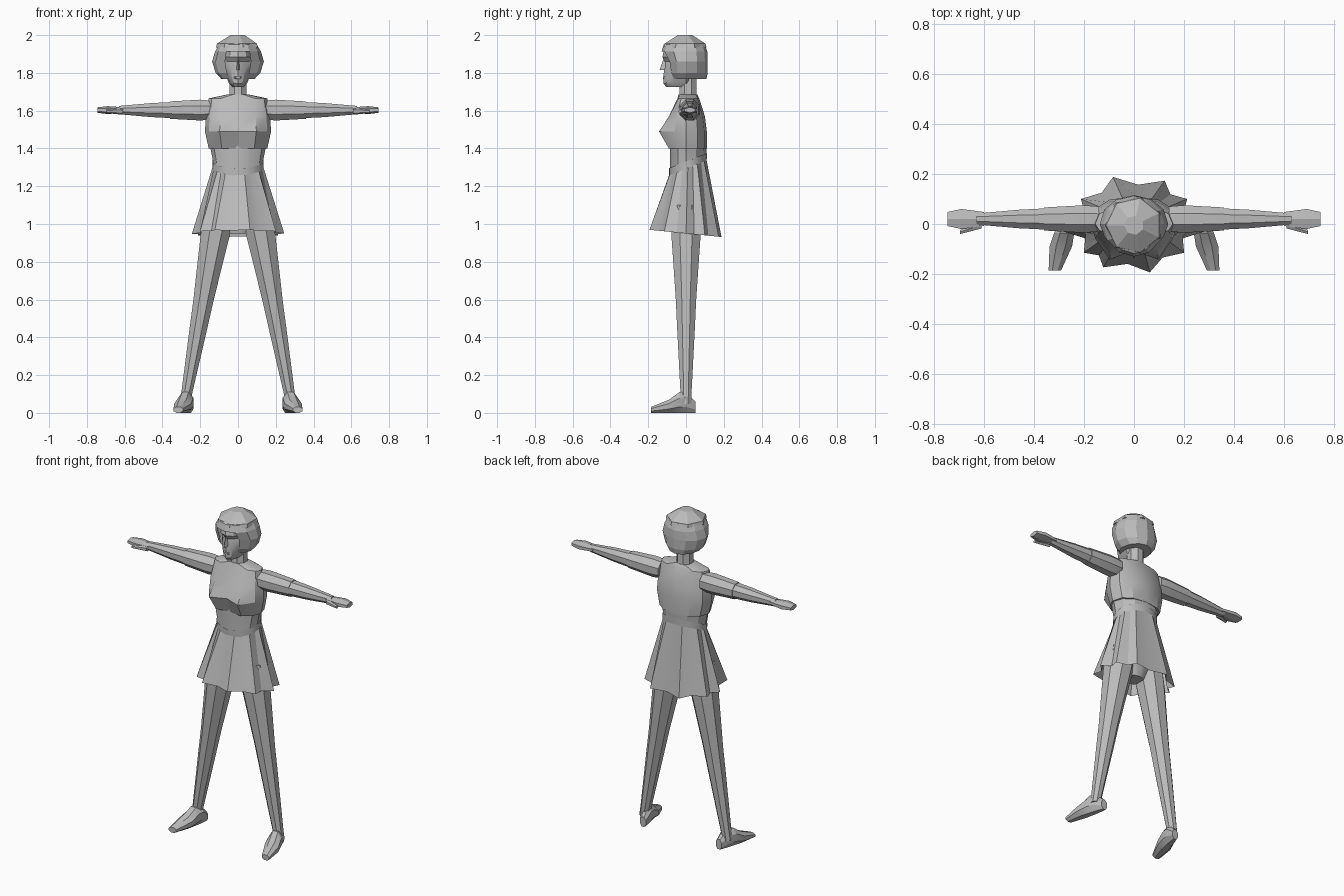
import bpy, bmesh
from math import sin, cos, pi, radians

if "Cube" in bpy.data.objects:
    bpy.data.objects.remove(bpy.data.objects["Cube"])

# One plain colour for the whole figure
tone = (0.5, 0.5, 0.5, 1)
grey = bpy.data.materials.new("plain grey")
grey.use_nodes = True
grey.diffuse_color = tone
shader = next(node for node in grey.node_tree.nodes if node.type == 'BSDF_PRINCIPLED')
shader.inputs["Base Color"].default_value = tone


def loft(name, rings, mirror=False, caps=True, smooth=True, opening=None):
    """Skin a list of point rings; opening picks faces to remove by their centre."""
    bm = bmesh.new()
    loops = [[bm.verts.new(point) for point in ring] for ring in rings]
    for low, high in zip(loops, loops[1:]):
        for i in range(len(low)):
            bm.faces.new((low[i - 1], low[i], high[i], high[i - 1]))
    if caps:
        bm.faces.new(loops[0])
        bm.faces.new(loops[-1])
    bmesh.ops.recalc_face_normals(bm, faces=bm.faces)
    if opening:
        gone = [face for face in bm.faces if opening(face.calc_center_median())]
        bmesh.ops.delete(bm, geom=gone, context='FACES')
    mesh = bpy.data.meshes.new(name)
    bm.to_mesh(mesh)
    bm.free()
    mesh.materials.append(grey)
    obj = bpy.data.objects.new(name, mesh)
    bpy.context.collection.objects.link(obj)
    if mirror:
        mirroring = obj.modifiers.new("Mirror", 'MIRROR')
        mirroring.use_mirror_merge = False
    if smooth:
        bpy.ops.object.select_all(action='DESELECT')
        obj.select_set(True)
        bpy.context.view_layer.objects.active = obj
        bpy.ops.object.shade_smooth_by_angle(angle=radians(25))


def tube(name, axis, path, sections, flat=1, sides=8, mirror=True, smooth=True):
    """Faceted tube; each section is a place on the axis, a half width and,
    where it differs, a half height. The path gives the centre."""
    rings = []
    for place, width, *rest in sections:
        height = rest[0] if rest else width * flat
        x, y, z = path(place, height)
        ring = []
        for i in range(sides):
            turn = 2 * pi * (i + 0.5) / sides
            across = width * cos(turn) / cos(pi / sides)
            up = height * sin(turn) / cos(pi / sides)
            if axis == 'x':
                ring.append((x, y + across, z + up))
            elif axis == 'y':
                ring.append((x + across, y, z + up))
            else:
                ring.append((x + across, y + up, z))
        rings.append(ring)
    loft(name, rings, mirror=mirror, smooth=smooth)


def body(z, width, front, back, bump=0, boxy=1):
    """Level ring of twelve points; bump pushes out the pair beside the front."""
    ring = []
    for i in range(12):
        turn = i * pi / 6
        c, s = round(cos(turn), 4), round(sin(turn), 4)
        side = width if c > 0 else -width
        depth = back if s > 0 else -front
        x, y = side * abs(c) ** boxy, depth * abs(s) ** boxy
        if i in (8, 10):
            y -= bump
        ring.append((x, y, z))
    return ring


# Torso
loft("midriff", [body(1.25, .13, .085, .1),
                 body(1.32, .13, .085, .105),
                 body(1.42, .15, .085, .11)])
loft("bodice", [body(1.4, .155, .08, .11, bump=.02, boxy=.85),
                body(1.49, .175, .105, .11, bump=.05, boxy=.85),
                body(1.57, .17, .09, .1, bump=.01, boxy=.85),
                body(1.665, .155, .045, .07, boxy=.8),
                body(1.685, .06, .04, .06)])
tube("neck", 'z', lambda z, height: (0, .01, z),
     [(1.63, .055), (1.69, .045), (1.78, .045)], mirror=False)
loft("hips", [body(1.25, .12, .08, .09), body(1.1, .16, .08, .1),
              body(.95, .06, .05, .05)])

# Pleated skirt: fold peaks around the hem, with a valley between each pair
peaks = [0, 30, 60, 110, 150, 175, 215, 240, 285, 325]
folds = []
for start, end in zip(peaks, peaks[1:] + [360]):
    half_gap = radians(end - start) / 2
    folds.append((radians(start), 1))
    folds.append((radians(start) + half_gap, .87 * cos(half_gap)))


def waist(z, loose):
    """Ring around the waist that rises towards the back."""
    return [((.13 + loose) * cos(turn), .01 + (.095 + loose) * sin(turn),
             z + .04 * sin(turn)) for turn, reach in folds]


def hem_point(turn, reach):
    y = .2 * reach * sin(turn)
    return (.245 * reach * cos(turn), y, .95 - y / 10)


loft("skirt", [waist(1.305, .003), [hem_point(*fold) for fold in folds]], caps=False)
loft("waistband", [waist(1.295, .005), waist(1.335, .006)], caps=False)

# Legs spread outwards, shoes turned out and resting on the ground
tube("leg", 'z', lambda z, height: (.29 - .18 * z, 0, z),
     [(1.1, .08), (.95, .078), (.6, .054), (.45, .047), (.1, .029), (.05, .028)])
tube("shoe", 'y', lambda y, height: (.27 - .25 * y, y, height),
     [(.05, .02, .03), (0, .035, .055), (-.035, .04, .055),
      (-.09, .045, .035), (-.185, .025, .016)])


# Arms stretched sideways
def arm_line(x, height):
    return (x, .02, 1.603)


tube("sleeve", 'x', arm_line, [(.14, .05), (.2, .055), (.36, .046)])
tube("forearm", 'x', arm_line, [(.34, .043), (.46, .037), (.63, .022)])
tube("hand", 'x', arm_line, [(.6, .028), (.69, .04), (.745, .028)], flat=.45, sides=6)
tube("thumb", 'x', lambda x, height: (x, .2 - x / 3, 1.596),
     [(.61, .015), (.695, .008)], sides=6)

# Face from chin to brow, with the eyes set back
loft("face", [body(1.725, .03, .105, 0),
              body(1.745, .048, .12, .02),
              body(1.82, .078, .117, .04),
              body(1.86, .082, .114, .04, bump=-.018),
              body(1.885, .084, .125, .04),
              body(1.95, .08, .11, .04)])
nose = [[(-half, -.1, z), (0, -tip, z), (half, -.1, z)]
        for half, tip, z in [(.014, .14, 1.815), (.007, .12, 1.872)]]
loft("nose", nose, smooth=False)
tube("lips", 'y', lambda y, height: (0, y, 1.775), [(-.1, .024), (-.123, .014)],
     flat=.4, sides=6, mirror=False, smooth=False)

# Bobbed hair, open around the face, under a flat-faced crown
loft("hair", [body(1.768, .088, .075, .108),
              body(1.8, .118, .09, .115),
              body(1.86, .137, .1, .115),
              body(1.912, .122, .13, .113),
              body(1.95, .1, .118, .1),
              body(1.99, .04, .04, .04)], smooth=False,
     opening=lambda centre: abs(centre.x) < .06 and centre.y < -.04
     and 1.78 < centre.z < 1.9)
tube("crown", 'z', lambda z, height: (0, -.005, z),
     [(1.935, .105), (1.955, .1), (2, .035)], sides=7, mirror=False, smooth=False)
